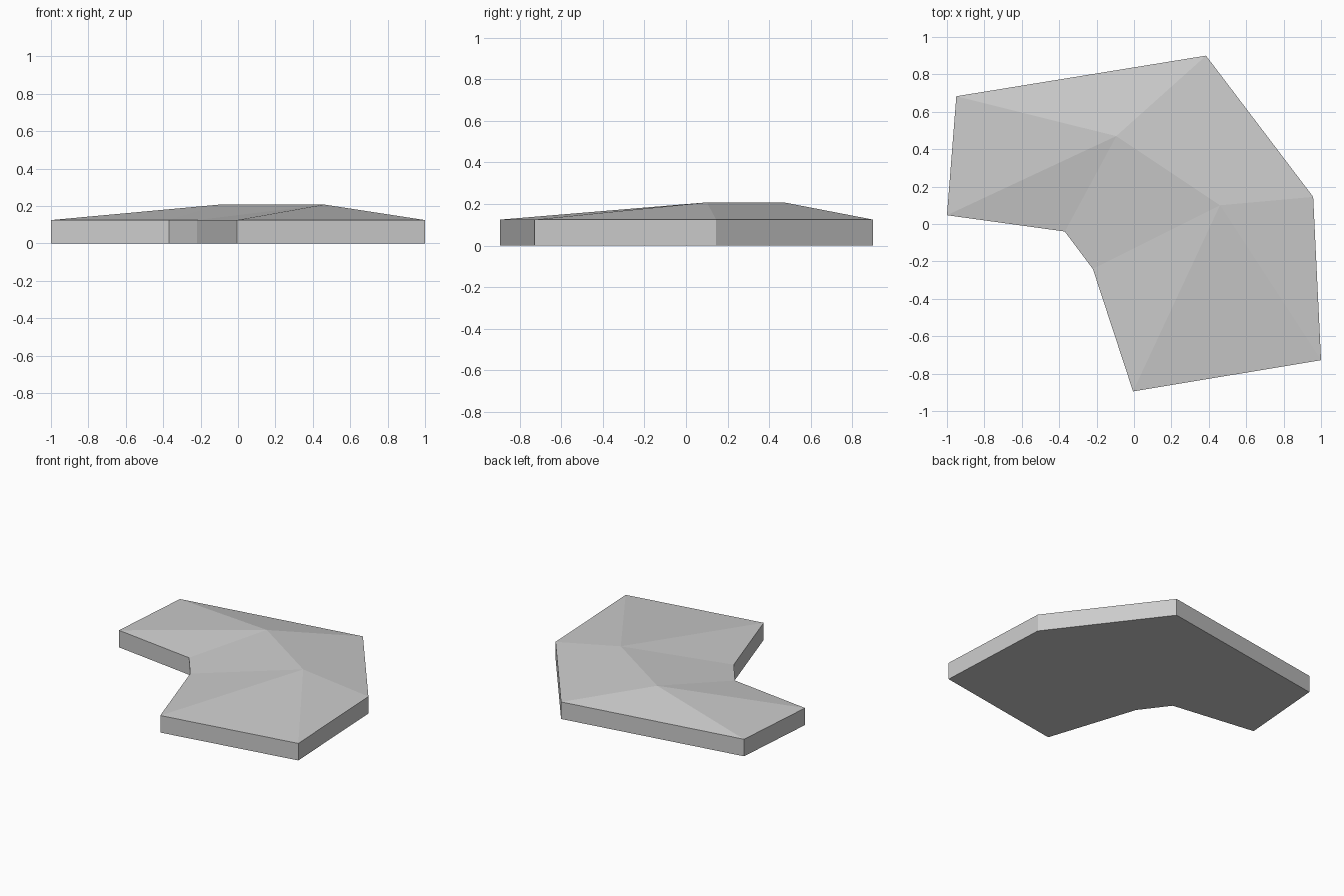
import bpy
import bmesh

cube = bpy.data.objects.get("Cube")
if cube:
    bpy.data.objects.remove(cube, do_unlink=True)

EAVE, RIDGE = 0.125, 0.208

# Bent footprint, running clockwise from the inner corner of the left wing
outline = [(-1, 0.047), (-0.95, 0.683), (0.385, 0.9), (0.958, 0.145),
           (1, -0.728), (-0.005, -0.895), (-0.22, -0.24), (-0.37, -0.04)]
# Two ends of the ridge
peaks = [(-0.095, 0.47), (0.46, 0.1)]

gray = bpy.data.materials.new("light_gray")
gray.use_nodes = True
color = (0.6, 0.6, 0.6, 1)
gray.diffuse_color = color
gray.node_tree.nodes["Principled BSDF"].inputs["Base Color"].default_value = color

bm = bmesh.new()
low = [bm.verts.new((x, y, 0)) for x, y in outline]
top = [bm.verts.new((x, y, EAVE)) for x, y in outline]
a, b = [bm.verts.new((x, y, RIDGE)) for x, y in peaks]

# Floor and upright walls
bm.faces.new(low)
count = len(outline)
for i in range(count):
    j = (i + 1) % count
    bm.faces.new((low[i], low[j], top[j], top[i]))

# Roof: a fan of slopes around each ridge end
for peak, first, last in ((a, 0, 2), (b, 3, 6)):
    for i in range(first, last):
        bm.faces.new((peak, top[i], top[i + 1]))
bm.faces.new((a, top[7], top[0]))

# Slopes joining the two ridge ends, outside and inside the bend
bm.faces.new((a, top[2], top[3], b))
bm.faces.new((a, b, top[6], top[7]))

bmesh.ops.recalc_face_normals(bm, faces=bm.faces)
mesh = bpy.data.meshes.new("hipped_slab")
bm.to_mesh(mesh)
bm.free()
mesh.materials.append(gray)
slab = bpy.data.objects.new("hipped_slab", mesh)
bpy.context.collection.objects.link(slab)
